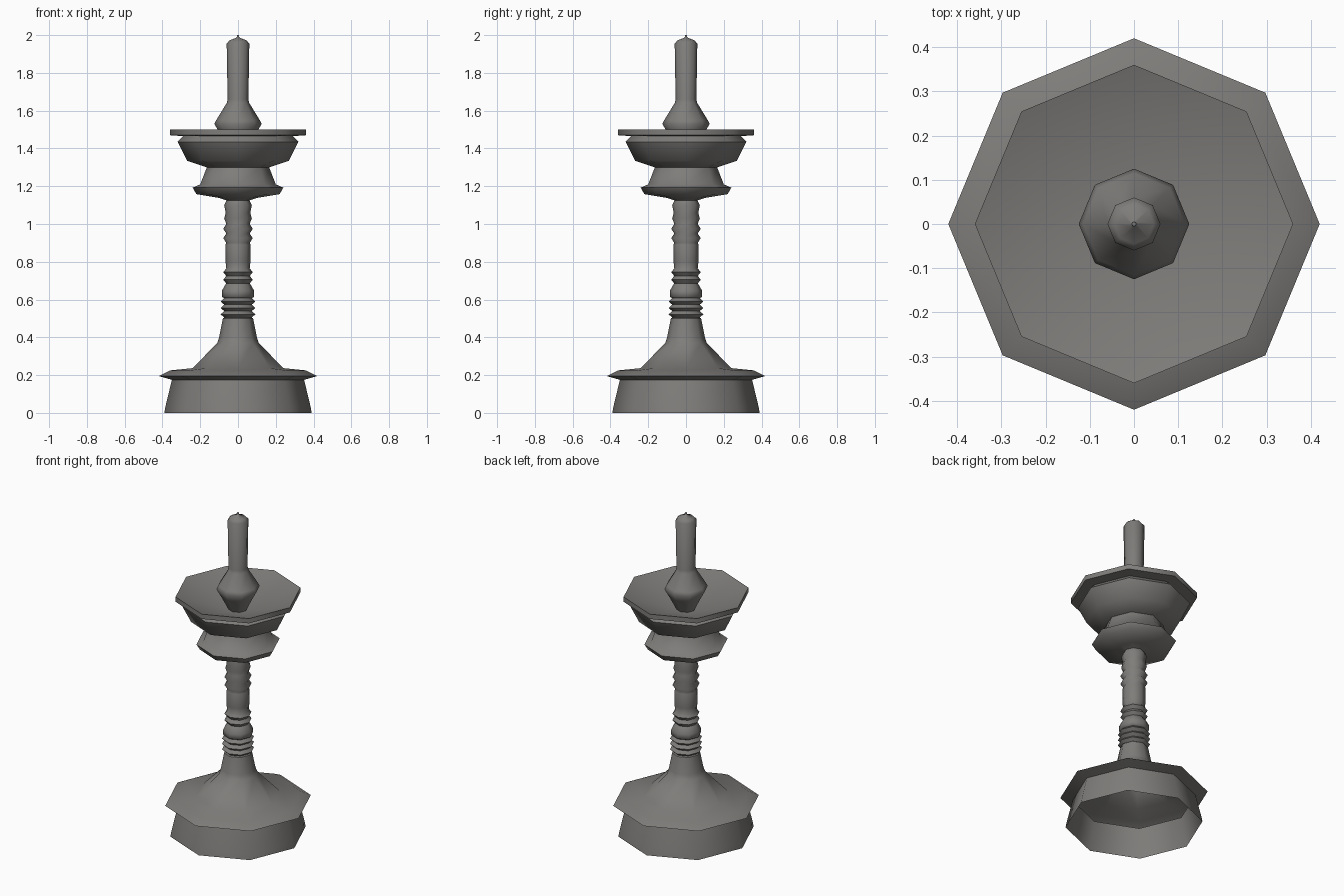
import bpy, bmesh
from math import cos, sin, pi, radians

cube = bpy.data.objects.get("Cube")
if cube:
    bpy.data.objects.remove(cube, do_unlink=True)

SIDES = 8

metal = bpy.data.materials.new("dark grey metal")
metal.use_nodes = True
COLOUR = (0.21, 0.205, 0.195, 1)
metal.diffuse_color = COLOUR
metal.node_tree.nodes["Principled BSDF"].inputs["Base Color"].default_value = COLOUR


def lathe(name, profile):
    """Turn a (radius, height) profile, bottom to top, into an eight-sided part."""
    bm = bmesh.new()
    rings = []
    for r, z in profile:
        if r == 0:
            rings.append([bm.verts.new((0, 0, z))] * SIDES)
        else:
            rings.append([bm.verts.new((r * cos(2 * pi * i / SIDES),
                                        r * sin(2 * pi * i / SIDES), z))
                          for i in range(SIDES)])
    for low, high in zip(rings, rings[1:]):
        for i in range(SIDES):
            j = (i + 1) % SIDES
            corners = [low[i], low[j], high[j], high[i]]
            bm.faces.new(list(dict.fromkeys(corners)))
    mesh = bpy.data.meshes.new(name)
    bm.to_mesh(mesh)
    bm.free()
    mesh.materials.append(metal)
    obj = bpy.data.objects.new(name, mesh)
    bpy.context.collection.objects.link(obj)
    bpy.ops.object.select_all(action='DESELECT')
    obj.select_set(True)
    bpy.context.view_layer.objects.active = obj
    bpy.ops.object.shade_smooth_by_angle(angle=radians(62))
    return obj


def beads(start, count, pitch, inner, outer):
    """Stacked sharp rings along the stem."""
    points = []
    for k in range(count):
        z = start + k * pitch
        points += [(inner, z), (outer, z + pitch / 2)]
    return points + [(inner, start + count * pitch)]


# Hollow foot with a flared rim and a sloping shoulder
lathe("foot", [(0.39, 0), (0.385, 0.03), (0.35, 0.175), (0.42, 0.195),
               (0.36, 0.225), (0.24, 0.237), (0.11, 0.37), (0.1, 0.4),
               (0.08, 0.5)])

# Turned stem with groups of rings
lathe("stem", [(0.08, 0.5)] + beads(0.505, 3, 0.034, 0.073, 0.092)
      + [(0.086, 0.615), (0.086, 0.645), (0.07, 0.675)]
      + beads(0.685, 2, 0.04, 0.062, 0.078)
      + [(0.066, 0.8), (0.066, 0.89)]
      + beads(0.9, 2, 0.05, 0.062, 0.078)
      + [(0.073, 1.03), (0.065, 1.06), (0.073, 1.1), (0.06, 1.125)])

# Lower collar and upper bowl, with a sunken drip dish inside the rim
lathe("bowl", [(0.06, 1.125), (0.1, 1.138), (0.22, 1.158), (0.24, 1.192),
               (0.2, 1.21), (0.165, 1.3), (0.27, 1.335), (0.32, 1.435),
               (0.29, 1.465), (0.36, 1.47), (0.36, 1.5), (0, 1.38)])

# Candle with a bulbous foot and pointed top
lathe("candle", [(0.045, 1.38), (0.1, 1.485), (0.125, 1.53), (0.115, 1.55),
                 (0.06, 1.64), (0.055, 1.66), (0.06, 1.955), (0.045, 1.972),
                 (0.007, 1.987), (0.005, 2.0), (0, 2.0)])
